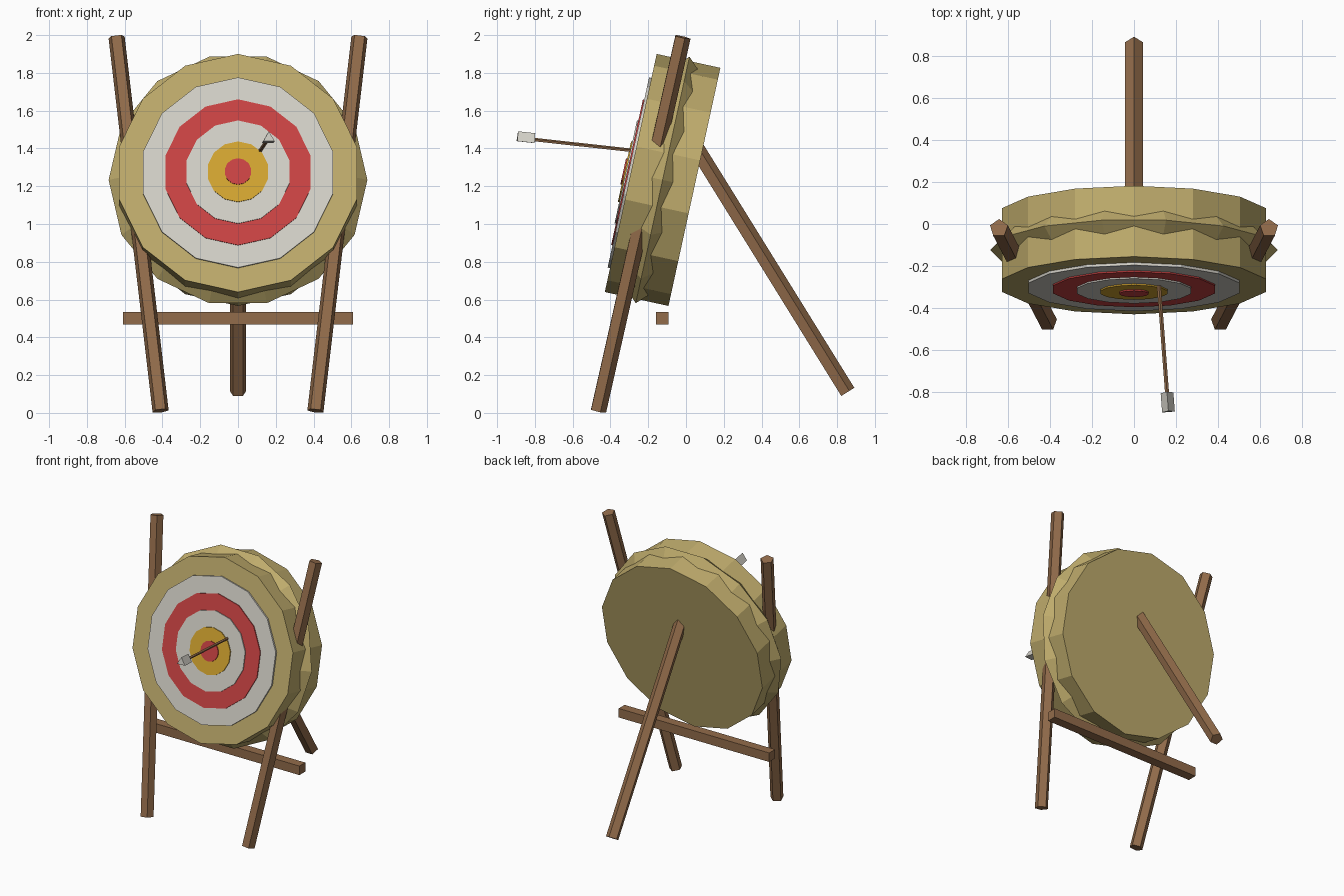
import bpy, bmesh, math
from mathutils import Vector

if "Cube" in bpy.data.objects:
    bpy.data.objects.remove(bpy.data.objects["Cube"])

TILT = math.radians(12.3)
FRONT = Vector((0, -math.cos(TILT), math.sin(TILT)))   # direction the target faces
FACE = Vector((0, -0.2925, 1.27))                      # centre of the straw front face
UP = Vector((0, 0, 1))
BACK = Vector((0, 1, 0))


def material(name, rgb):
    m = bpy.data.materials.new(name)
    m.diffuse_color = (*rgb, 1)
    m.use_nodes = True
    m.node_tree.nodes["Principled BSDF"].inputs["Base Color"].default_value = m.diffuse_color
    return m


straw = material("straw", (0.52, 0.41, 0.15))
wood = material("wood", (0.29, 0.15, 0.07))
white = material("white_paint", (0.66, 0.64, 0.58))
red = material("red_paint", (0.60, 0.056, 0.056))
gold = material("gold_paint", (0.66, 0.38, 0.03))


def prism(name, start, end, radius, sides, mat, corner):
    """Straight prism from start to end, with one edge pointing towards corner."""
    start, end = Vector(start), Vector(end)
    axis = (end - start).normalized()
    v = (corner - axis * corner.dot(axis)).normalized()
    u = v.cross(axis)
    bm = bmesh.new()
    rings = []
    for p in (start, end):
        angles = [2 * math.pi * i / sides for i in range(sides)]
        rings.append([bm.verts.new(p + radius * (u * math.sin(a) + v * math.cos(a)))
                      for a in angles])
    for ring in rings:
        bm.faces.new(ring)
    for i in range(sides):
        j = (i + 1) % sides
        bm.faces.new((rings[0][i], rings[0][j], rings[1][j], rings[1][i]))
    bmesh.ops.recalc_face_normals(bm, faces=bm.faces)
    me = bpy.data.meshes.new(name)
    bm.to_mesh(me)
    bm.free()
    me.materials.append(mat)
    ob = bpy.data.objects.new(name, me)
    bpy.context.collection.objects.link(ob)
    return ob


# Straw bale
THICK = 0.345
prism("straw_bale", FACE - FRONT * THICK, FACE, 0.645, 14, straw, UP)

# Binding band around the bale
bpy.ops.mesh.primitive_torus_add(
    major_segments=14, minor_segments=4, major_radius=0.625, minor_radius=0.06,
    location=FACE - FRONT * THICK / 2, rotation=(math.pi / 2 - TILT, 0, 0))
band = bpy.context.object
band.name = "bale_band"
band.data.materials.append(straw)

# Stacked painted discs
discs = [("outer_white", 0.515, white), ("outer_red", 0.395, red),
         ("inner_white", 0.279, white), ("gold", 0.164, gold), ("bullseye", 0.071, red)]
for i, (name, r, mat) in enumerate(discs):
    prism(name + "_disc", FACE - FRONT * 0.01, FACE + FRONT * (0.013 + 0.007 * i),
          r, 14, mat, UP)

# Five-sided legs
for side, s in (("left", -1), ("right", 1)):
    prism(side + "_front_leg", (s * 0.41, -0.467, 0.011), (s * 0.643, -0.02, 1.99),
          0.045, 5, wood, BACK)
prism("rear_leg", (0, 0.853, 0.109), (0, 0.02, 1.452), 0.045, 5, wood, BACK)

# Crossbar
bpy.ops.mesh.primitive_cube_add(size=1, location=(0, -0.126, 0.502))
bar = bpy.context.object
bar.name = "crossbar"
bar.scale = (1.22, 0.068, 0.066)
bar.data.materials.append(wood)

# Arrow: thin shaft and three-sided fletching
tip, tail = Vector((0.115, -0.25, 1.385)), Vector((0.164, -0.893, 1.456))
along = (tip - tail).normalized()
prism("arrow_shaft", tail + along * 0.01, tip, 0.01, 5, wood, UP)
prism("arrow_fletching", tail, tail + along * 0.092, 0.035, 3, white, UP)
